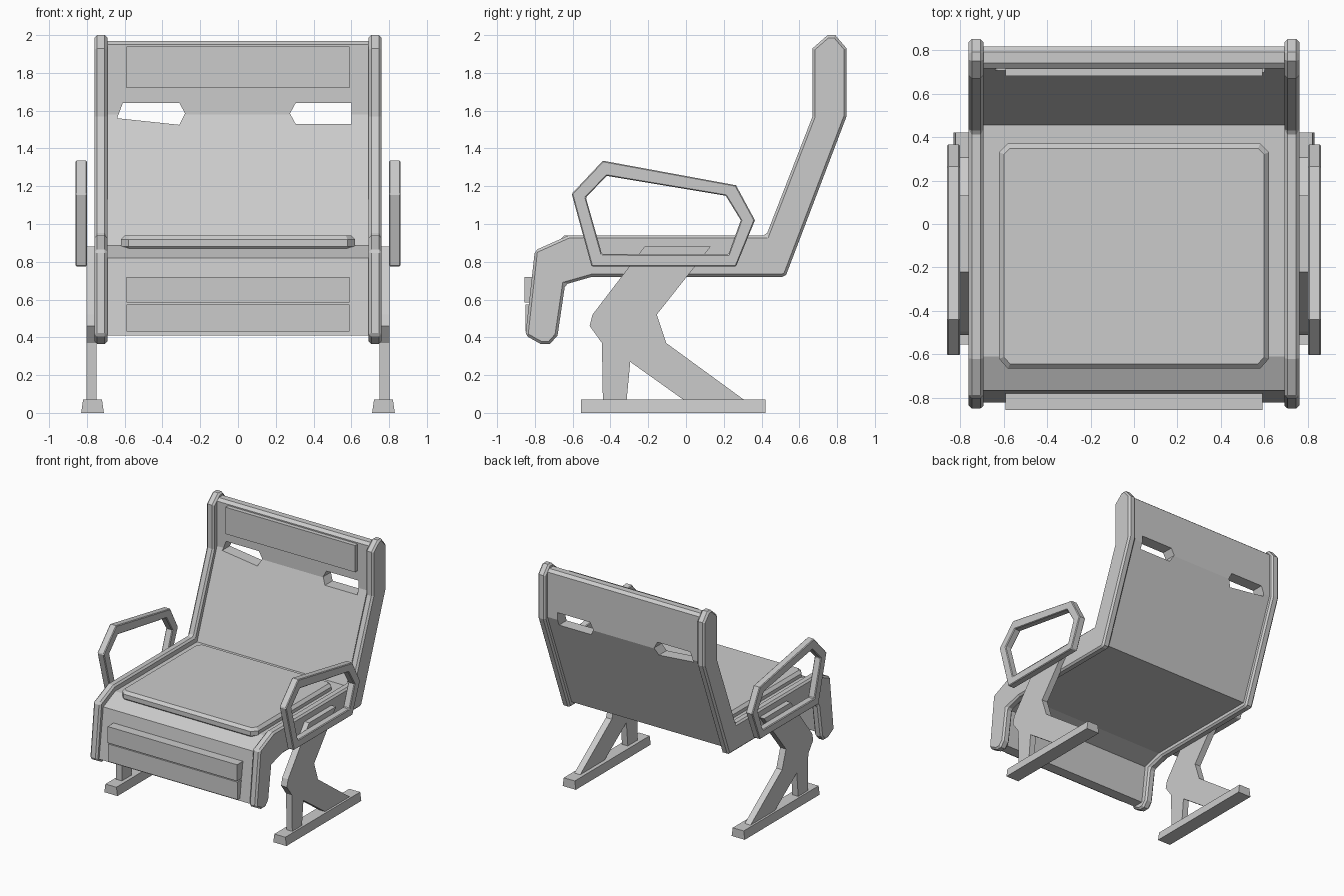
import bpy, bmesh

cube = bpy.data.objects.get("Cube")
if cube:
    bpy.data.objects.remove(cube, do_unlink=True)

grey = bpy.data.materials.new("light_grey")
grey.use_nodes = True
colour = (0.6, 0.6, 0.6, 1)
grey.diffuse_color = colour
grey.node_tree.nodes["Principled BSDF"].inputs["Base Color"].default_value = colour

# How a profile point (a, b) and a depth d map to space, per extrusion axis
PLACE = {"x": lambda a, b, d: (d, a, b),
         "y": lambda a, b, d: (a, d, b),
         "z": lambda a, b, d: (a, b, d)}


def finish(name, bm, bevel=0):
    bmesh.ops.recalc_face_normals(bm, faces=bm.faces)
    mesh = bpy.data.meshes.new(name)
    bm.to_mesh(mesh)
    bm.free()
    mesh.materials.append(grey)
    obj = bpy.data.objects.new(name, mesh)
    bpy.context.collection.objects.link(obj)
    if bevel:
        mod = obj.modifiers.new("chamfer", "BEVEL")
        mod.width = bevel
        mod.segments = 1
        mod.limit_method = "ANGLE"
        mod.angle_limit = 1.0
    return obj


def extrude(name, profile, lo, hi, axis="x", bevel=0):
    bm = bmesh.new()
    ends = [[bm.verts.new(PLACE[axis](a, b, d)) for a, b in profile] for d in (lo, hi)]
    for end in ends:
        bm.faces.new(end)
    n = len(profile)
    for i in range(n):
        j = (i + 1) % n
        bm.faces.new((ends[0][i], ends[0][j], ends[1][j], ends[1][i]))
    return finish(name, bm, bevel)


def ring(name, outer, inner, lo, hi, bevel=0):
    bm = bmesh.new()
    loops = [[bm.verts.new((x, y, z)) for y, z in pts]
             for pts, x in ((outer, lo), (outer, hi), (inner, hi), (inner, lo))]
    n = len(outer)
    for k in range(4):
        a, b = loops[k], loops[(k + 1) % 4]
        for i in range(n):
            j = (i + 1) % n
            bm.faces.new((a[i], a[j], b[j], b[i]))
    return finish(name, bm, bevel)


def box(name, x, y, z, bevel=0):
    corners = [(-x, y[0]), (x, y[0]), (x, y[1]), (-x, y[1])]
    return extrude(name, corners, z[0], z[1], "z", bevel)


# Bent sheet forming front panel, seat and back
shell = extrude("seat_shell", [
    (-0.82, 0.41), (-0.765, 0.82), (-0.61, 0.89), (0.455, 0.89), (0.715, 1.58),
    (0.715, 1.95), (0.74, 1.97), (0.79, 1.97), (0.815, 1.95), (0.815, 1.58),
    (0.5, 0.76), (-0.53, 0.76), (-0.69, 0.71), (-0.73, 0.41)], -0.71, 0.71)

# Hand slots cut through the back
slots = {"right": [(-0.64, 1.56), (-0.61, 1.64), (-0.31, 1.64), (-0.28, 1.585), (-0.31, 1.525)],
         "left": [(0.6, 1.53), (0.6, 1.64), (0.305, 1.64), (0.275, 1.585), (0.305, 1.53)]}
for side, pts in slots.items():
    cutter = extrude(side + "_slot_cutter", pts, 0.3, 1.2, "y")
    cutter.hide_render = True
    cutter.hide_set(True)
    cutter.display_type = "WIRE"
    cut = shell.modifiers.new(side + "_slot", "BOOLEAN")
    cut.operation = "DIFFERENCE"
    cut.solver = "EXACT"
    cut.object = cutter

# Cushion, headrest and front pads
cushion = [(-0.62, -0.62), (-0.58, -0.665), (0.58, -0.665), (0.62, -0.62),
           (0.62, 0.33), (0.58, 0.37), (-0.58, 0.37), (-0.62, 0.33)]
extrude("seat_cushion", cushion, 0.86, 0.94, "z", 0.022)
box("headrest", 0.59, (0.68, 0.74), (1.72, 1.94))
box("upper_front_pad", 0.59, (-0.855, -0.75), (0.585, 0.72))
box("lower_front_pad", 0.59, (-0.85, -0.77), (0.43, 0.575))

rim = [(-0.85, 0.41), (-0.8, 0.86), (-0.62, 0.94), (0.425, 0.94), (0.67, 1.57),
       (0.67, 1.93), (0.75, 2.0), (0.79, 2.0), (0.85, 1.93), (0.85, 1.57),
       (0.53, 0.73), (0.51, 0.72), (-0.5, 0.72), (-0.64, 0.68), (-0.68, 0.41),
       (-0.72, 0.365), (-0.77, 0.365)]
leg = [(-0.44, 0.06), (-0.445, 0.37), (-0.51, 0.46), (-0.495, 0.52), (-0.22, 0.88),
       (0.13, 0.88), (-0.155, 0.52), (-0.105, 0.37), (0.32, 0.06), (0, 0.06),
       (-0.295, 0.27), (-0.315, 0.06)]
arm_outer = [(-0.5, 0.775), (0.265, 0.775), (0.365, 1.02),
             (0.265, 1.205), (-0.44, 1.335), (-0.605, 1.16)]
arm_inner = [(-0.445, 0.84), (0.225, 0.84), (0.29, 1.02),
             (0.21, 1.15), (-0.42, 1.255), (-0.53, 1.14)]
foot = [(0.71, 0), (0.83, 0), (0.82, 0.07), (0.72, 0.07)]

# Side rims, legs, feet and armrests, repeated on both sides
for side, s in (("left", 1), ("right", -1)):
    extrude(side + "_rim", rim, 0.692 * s, 0.76 * s, bevel=0.014)
    extrude(side + "_leg", leg, 0.75 * s, 0.803 * s)
    extrude(side + "_foot", [(x * s, z) for x, z in foot], -0.555, 0.42, "y")
    ring(side + "_armrest", arm_outer, arm_inner, 0.8 * s, 0.86 * s, bevel=0.006)
